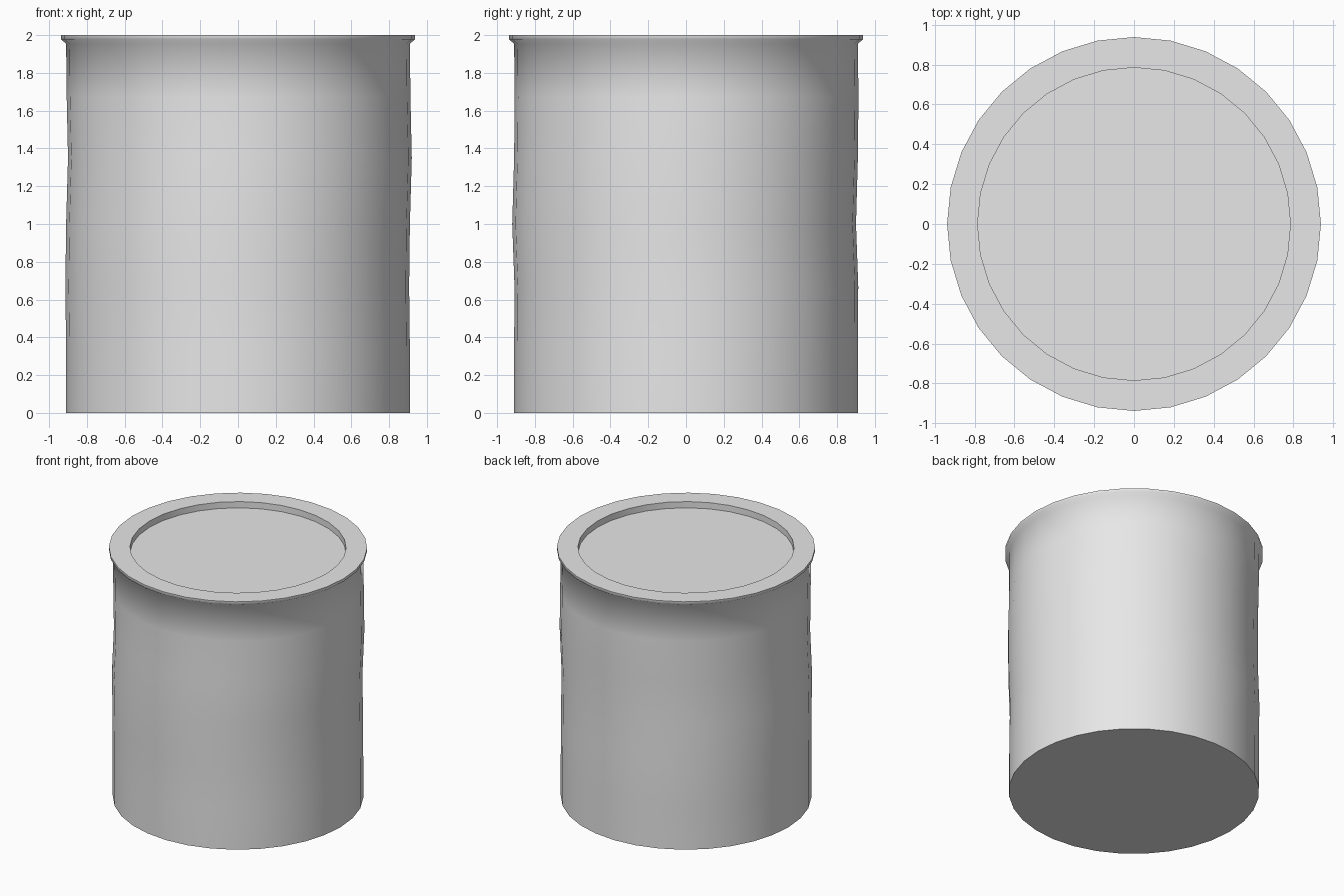
import bpy, math

if "Cube" in bpy.data.objects:
    bpy.data.objects.remove(bpy.data.objects["Cube"])

SIDES = 32
# profile rings: radius, height, x shift, y shift (wall is slightly uneven)
RINGS = [
    (0.91, 0.0, 0, 0), (0.91, 0.33, 0, 0), (0.91, 0.67, -0.004, 0.002),
    (0.91, 1.0, 0, -0.01), (0.91, 1.35, 0.01, 0), (0.91, 1.67, 0.003, 0.003),
    (0.91, 1.955, 0, 0), (0.938, 1.978, 0, 0), (0.938, 2.0, 0, 0),   # flared rim
    (0.785, 2.0, 0, 0), (0.785, 1.95, 0, 0),                         # recessed lid
]

verts, faces = [], []
for r, z, dx, dy in RINGS:
    for i in range(SIDES):
        a = 2 * math.pi * i / SIDES
        verts.append((r * math.cos(a) + dx, r * math.sin(a) + dy, z))
for k in range(len(RINGS) - 1):
    for i in range(SIDES):
        j = (i + 1) % SIDES
        b, t = k * SIDES, (k + 1) * SIDES
        faces.append((b + i, b + j, t + j, t + i))
# bottom and recessed lid caps
faces.append(tuple(reversed(range(SIDES))))
faces.append(tuple(range((len(RINGS) - 1) * SIDES, len(RINGS) * SIDES)))

mesh = bpy.data.meshes.new("canister")
mesh.from_pydata(verts, [], faces)
mesh.update()
can = bpy.data.objects.new("canister", mesh)
bpy.context.collection.objects.link(can)

grey = bpy.data.materials.new("light grey")
grey.diffuse_color = (0.8, 0.8, 0.8, 1)
grey.use_nodes = True
grey.node_tree.nodes["Principled BSDF"].inputs["Base Color"].default_value = grey.diffuse_color
mesh.materials.append(grey)

# smooth wall, crisp rim and base edges
bpy.context.view_layer.objects.active = can
can.select_set(True)
bpy.ops.object.shade_smooth_by_angle(angle=math.radians(60))
